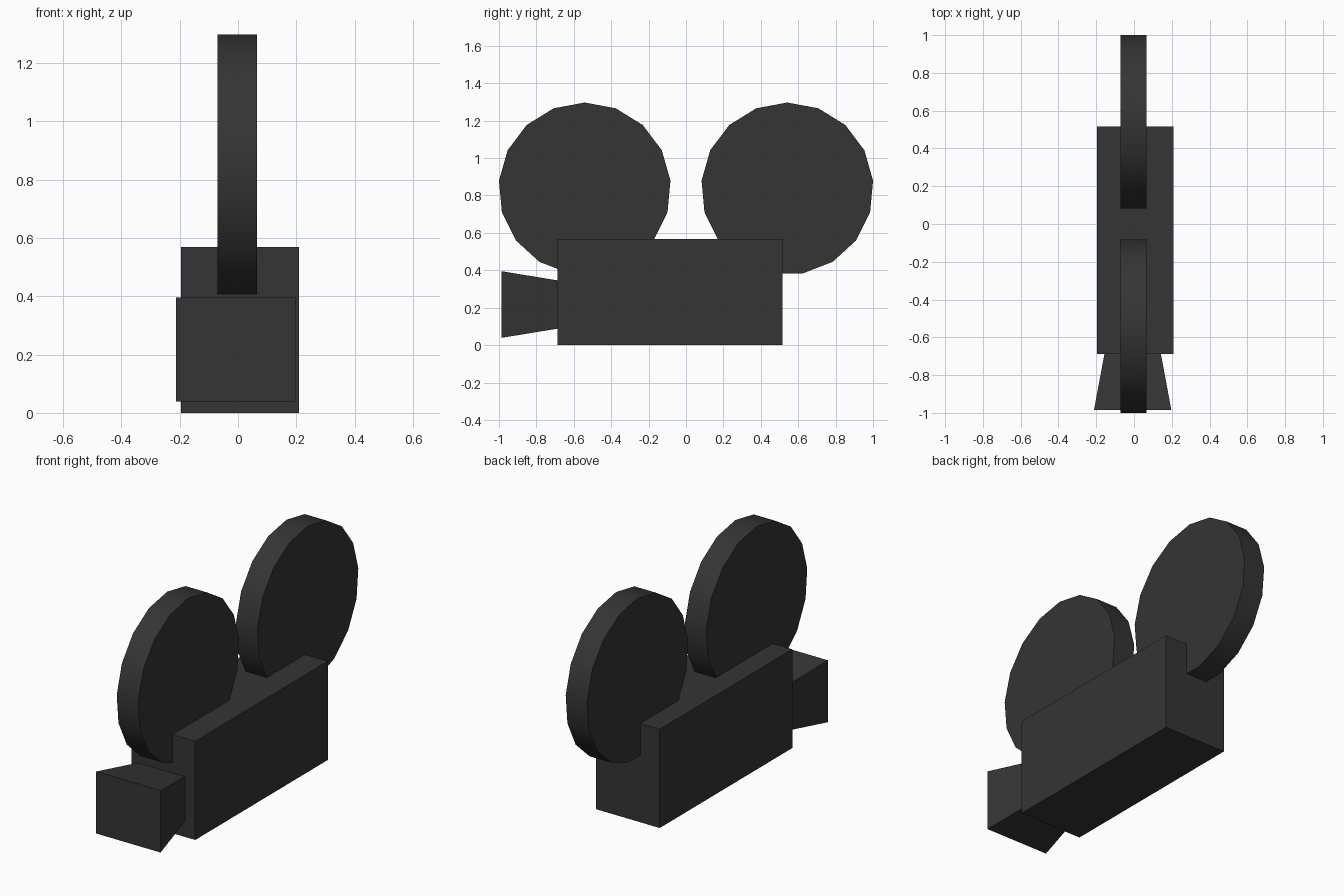
import bpy, bmesh, math

if "Cube" in bpy.data.objects:
    bpy.data.objects.remove(bpy.data.objects["Cube"])

black = bpy.data.materials.new("matte_black")
black.diffuse_color = (0.035, 0.035, 0.035, 1)
black.use_nodes = True
black.node_tree.nodes["Principled BSDF"].inputs["Base Color"].default_value = black.diffuse_color


def loft(name, ring_a, ring_b):
    """Closed solid between two matching rings of points."""
    bm = bmesh.new()
    a = [bm.verts.new(p) for p in ring_a]
    b = [bm.verts.new(p) for p in ring_b]
    bm.faces.new(a)
    bm.faces.new(b)
    for i in range(len(a)):
        j = (i + 1) % len(a)
        bm.faces.new((a[i], a[j], b[j], b[i]))
    bmesh.ops.recalc_face_normals(bm, faces=bm.faces)
    mesh = bpy.data.meshes.new(name)
    bm.to_mesh(mesh)
    bm.free()
    mesh.materials.append(black)
    obj = bpy.data.objects.new(name, mesh)
    bpy.context.collection.objects.link(obj)
    return obj


def rect(y, cx, cz, hx, hz):
    """Rectangle facing along y."""
    return [(cx + sx * hx, y, cz + sz * hz)
            for sx, sz in ((-1, -1), (1, -1), (1, 1), (-1, 1))]


def disc(x, cy, cz, r, sides):
    """Polygon facing along x, with one corner straight up."""
    angles = [2 * math.pi * i / sides for i in range(sides)]
    return [(x, cy + r * math.sin(t), cz + r * math.cos(t)) for t in angles]


# Camera body
loft("camera_body", rect(-0.687, 0.007, 0.284, 0.202, 0.284),
     rect(0.517, 0.007, 0.284, 0.202, 0.284))

# Flared lens hood, narrowing into the body
loft("lens_hood", rect(-0.986, -0.007, 0.217, 0.205, 0.178),
     rect(-0.68, -0.007, 0.217, 0.148, 0.128))

# Two film reels
for name, cy in (("front_reel", -0.5416), ("rear_reel", 0.5416)):
    reel = loft(name, disc(-0.071, cy, 0.8366, 0.4604, 17),
                disc(0.065, cy, 0.8366, 0.4604, 17))
    bpy.ops.object.select_all(action='DESELECT')
    reel.select_set(True)
    bpy.context.view_layer.objects.active = reel
    bpy.ops.object.shade_smooth_by_angle(angle=math.radians(30))
